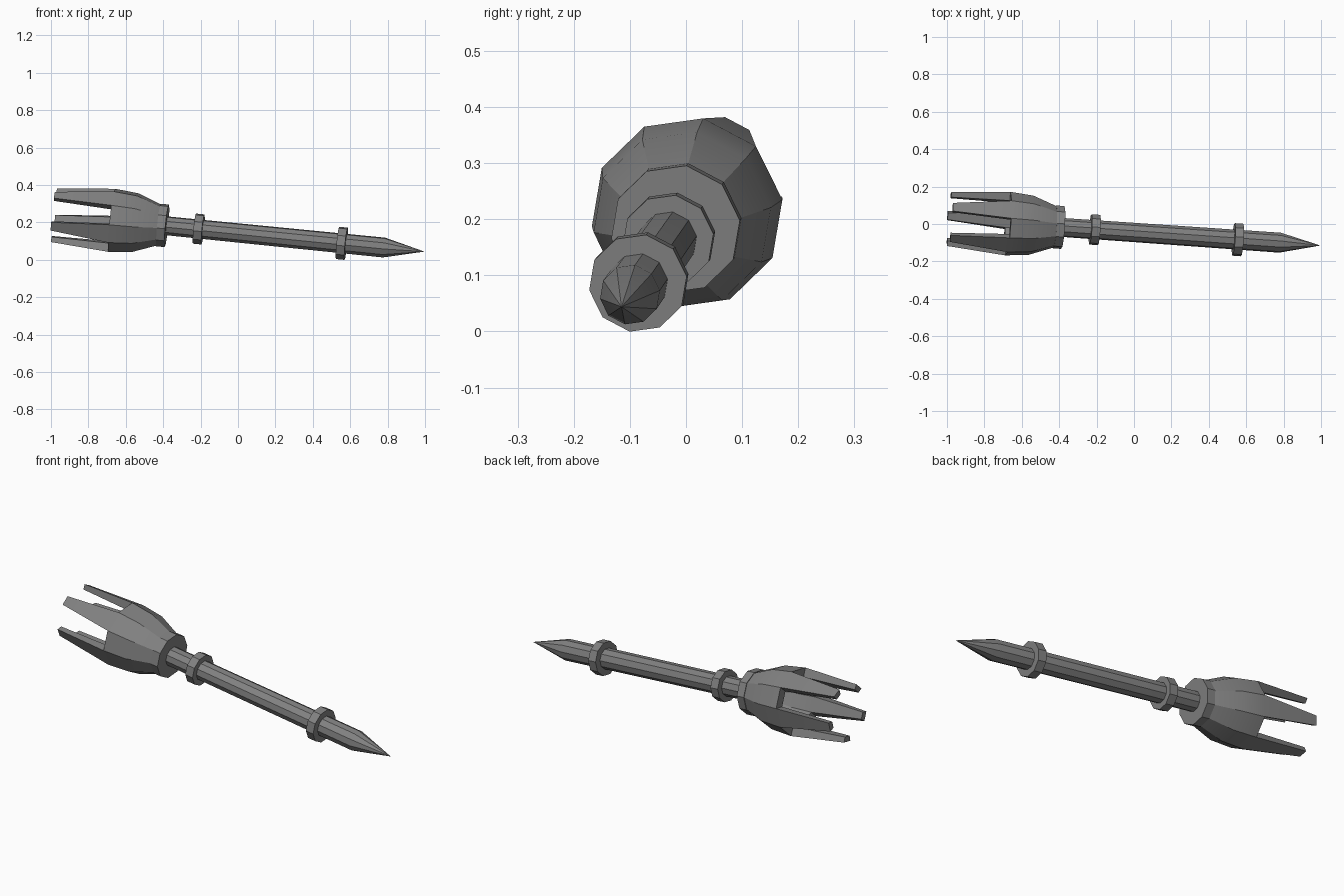
import bpy, bmesh, math
from mathutils import Vector, Matrix

cube = bpy.data.objects.get("Cube")
if cube:
    bpy.data.objects.remove(cube, do_unlink=True)

SIDES = 10
STEP = 2 * math.pi / SIDES
PHASE = math.radians(8)

# Tilted frame: local x runs from the point back to the claws
axis = Vector((-1, 0.07, 0.1)).normalized()
up = (Vector((0, 0, 1)) - axis * axis.z).normalized()
side = axis.cross(up)
if side.y < 0:
    side = -side
tip = Vector((0.997, -0.115, 0.044))

metal = bpy.data.materials.new("dark grey metal")
metal.use_nodes = True
GREY = (0.22, 0.22, 0.22, 1)
metal.diffuse_color = GREY
metal.node_tree.nodes["Principled BSDF"].inputs["Base Color"].default_value = GREY


def radial(angle):
    return side * math.cos(angle) + up * math.sin(angle)


def lathe(bm, profile, closed=False):
    """Spin (distance, radius) points round the axis; zero radius makes a pole."""
    rings = []
    for dist, rad in profile:
        centre = tip + axis * dist
        if rad == 0:
            rings.append([bm.verts.new(centre)] * SIDES)
        else:
            rings.append([bm.verts.new(centre + radial(PHASE + STEP * i) * rad)
                          for i in range(SIDES)])
    pairs = list(zip(rings, rings[1:]))
    if closed:
        pairs.append((rings[-1], rings[0]))
    bands = []
    for a, b in pairs:
        band = []
        for i in range(SIDES):
            j = (i + 1) % SIDES
            corners = list(dict.fromkeys((a[i], a[j], b[j], b[i])))
            band.append(bm.faces.new(corners))
        bands.append(band)
    return bands


def finish(bm, name):
    bmesh.ops.recalc_face_normals(bm, faces=bm.faces)
    mesh = bpy.data.meshes.new(name)
    bm.to_mesh(mesh)
    bm.free()
    obj = bpy.data.objects.new(name, mesh)
    bpy.context.collection.objects.link(obj)
    mesh.materials.append(metal)
    bpy.ops.object.select_all(action="DESELECT")
    obj.select_set(True)
    bpy.context.view_layer.objects.active = obj
    bpy.ops.object.shade_smooth_by_angle(angle=math.radians(25))
    return obj


# Shaft with pointed end
bm = bmesh.new()
lathe(bm, [(0, 0), (0.218, 0.054), (1.42, 0.051), (1.42, 0)])
finish(bm, "pointed_shaft")

# Two raised bands on the shaft
for name, dist, rad in (("front_band", 0.445, 0.088), ("rear_band", 1.216, 0.082)):
    bm = bmesh.new()
    lathe(bm, [(dist - 0.023, 0.045), (dist - 0.023, rad),
               (dist + 0.023, rad), (dist + 0.023, 0.045)], closed=True)
    finish(bm, name)

# Collar where the head begins
bm = bmesh.new()
lathe(bm, [(1.388, 0), (1.388, 0.116), (1.432, 0.116), (1.432, 0)])
finish(bm, "collar")

# Hollow head: outer wall, rim, inner wall and floor
bm = bmesh.new()
bands = lathe(bm, [(1.425, 0), (1.425, 0.11), (1.558, 0.16), (1.684, 0.172),
                   (1.684, 0.125), (1.56, 0.115), (1.48, 0.075), (1.48, 0)])
rim = bands[3]

# Claws: every other rim face drawn out and tapered
for i in range(1, SIDES, 2):
    middle = radial(PHASE + STEP * (i + 0.5))
    across = axis.cross(middle)
    grown = bmesh.ops.extrude_discrete_faces(bm, faces=[rim[i]])["faces"][0]
    for v in grown.verts:
        offset = v.co - tip
        reach = 0.146 if offset.dot(middle) > 0.14 else 0.119
        v.co = tip + axis * 1.997 + middle * reach + across * offset.dot(across) * 0.46
finish(bm, "clawed_head")
